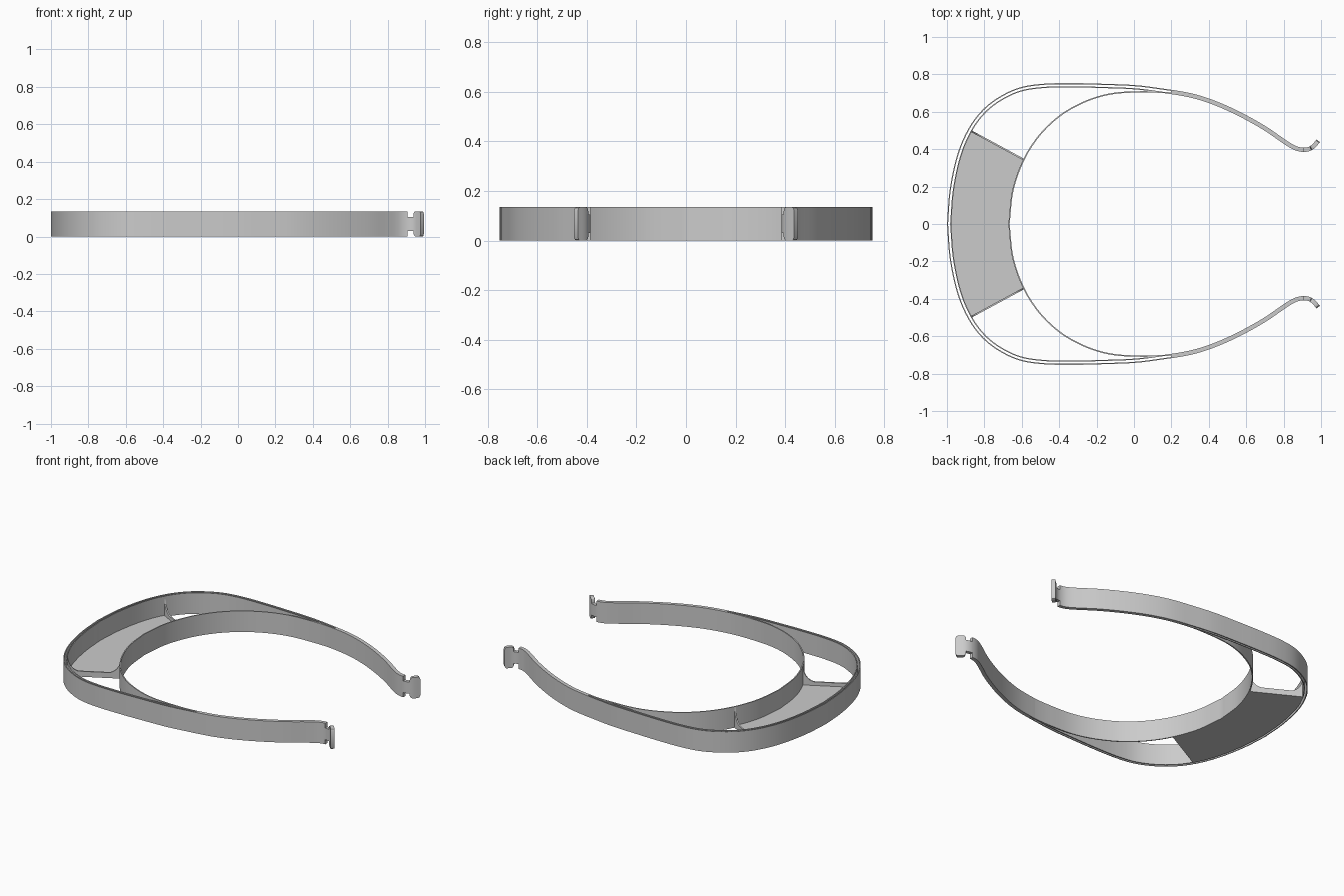
import bpy, bmesh, math
from mathutils import Vector

cube = bpy.data.objects.get("Cube")
if cube:
    bpy.data.objects.remove(cube, do_unlink=True)

H = 0.135          # band height
ARM = 0.023        # arm thickness
WALL = 0.006       # thin wall thickness

mat = bpy.data.materials.new("grey plastic")
mat.use_nodes = True
grey = (0.6, 0.6, 0.6, 1)
mat.diffuse_color = grey
mat.node_tree.nodes["Principled BSDF"].inputs["Base Color"].default_value = grey


def smooth_path(points, steps=8):
    """Catmull-Rom curve through the points."""
    p = [Vector(q) for q in points]
    p = [2 * p[0] - p[1]] + p + [2 * p[-1] - p[-2]]
    out = []
    for a, b, c, d in zip(p, p[1:], p[2:], p[3:]):
        for i in range(steps):
            t = i / steps
            out.append(0.5 * (2 * b + (c - a) * t + (2 * a - 5 * b + 4 * c - d) * t * t
                              + (3 * b - a - 3 * c + d) * t ** 3))
    return out + [p[-2]]


def flip(points):
    return [Vector((q.x, -q.y)) for q in points]


def whole(half):
    """Mirror a path that starts on the centre line."""
    return flip(half[:0:-1]) + half


def offset(path, dist):
    """Shift a path towards its right-hand side."""
    out = []
    for i, q in enumerate(path):
        t = (path[min(i + 1, len(path) - 1)] - path[max(i - 1, 0)]).normalized()
        out.append(q + Vector((t.y, -t.x)) * dist)
    return out


def lengths(path):
    s = [0]
    for a, b in zip(path, path[1:]):
        s.append(s[-1] + (b - a).length)
    return s


def resample(path, n):
    s, out, k = lengths(path), [], 0
    for i in range(n):
        d = s[-1] * i / (n - 1)
        while k < len(path) - 2 and s[k + 1] < d:
            k += 1
        out.append(path[k].lerp(path[k + 1], (d - s[k]) / (s[k + 1] - s[k])))
    return out


def loft(name, left, right, low, high):
    """Solid between two plan paths; low and high give z from distance along and total."""
    bm = bmesh.new()
    s = lengths(left)
    rings = []
    for a, b, d in zip(left, right, s):
        z0, z1 = low(d, s[-1]), high(d, s[-1])
        rings.append([bm.verts.new((q.x, q.y, z))
                      for q, z in ((a, z0), (b, z0), (b, z1), (a, z1))])
    for r, n in zip(rings, rings[1:]):
        for i in range(4):
            j = (i + 1) % 4
            bm.faces.new((r[i], r[j], n[j], n[i]))
    bm.faces.new(rings[0])
    bm.faces.new(rings[-1])
    bmesh.ops.recalc_face_normals(bm, faces=bm.faces)
    for f in bm.faces:
        f.smooth = True
    for e in bm.edges:
        e.smooth = e.calc_face_angle(0) < math.radians(30)
    mesh = bpy.data.meshes.new(name)
    bm.to_mesh(mesh)
    bm.free()
    mesh.materials.append(mat)
    obj = bpy.data.objects.new(name, mesh)
    bpy.context.collection.objects.link(obj)


def flat(z):
    return lambda d, total: z


def ribbon(name, path, near, far, low=flat(0), high=flat(H)):
    loft(name, offset(path, near), offset(path, far), low, high)


def pair(name, left, right, low=flat(0), high=flat(H)):
    loft("left_" + name, left, right, low, high)
    loft("right_" + name, flip(left), flip(right), low, high)


# Outer edge of the rim, running on into the arm and its hooked end
rim_edge = smooth_path([
    (-1, 0), (-.985, .185), (-.945, .37), (-.885, .51), (-.81, .61), (-.72, .68),
    (-.61, .73), (-.48, .75), (-.32, .753), (-.18, .75), (0, .743), (.14, .726),
    (.3, .70), (.43, .66), (.565, .6), (.7, .525), (.8, .457), (.85, .425),
    (.885, .411), (.92, .409), (.948, .421), (.977, .452)])
# Inner wall that rests on the head
head_edge = smooth_path([
    (-.672, 0), (-.65, .185), (-.59, .35), (-.505, .48), (-.4, .58), (-.29, .645),
    (-.185, .685), (-.08, .705), (.05, .71), (.14, .708), (.24, .699)])

# Double rim with an open slot between its two thin walls
rim = whole([q for q in rim_edge if q.x < .23])
ribbon("rim_outer_wall", rim, 0, WALL)
ribbon("rim_inner_wall", rim, ARM - WALL, ARM)
ribbon("head_wall", whole(head_edge), 0, .007)


# Arms, necks and rounded end tabs
def rounded(d, total, r=.016):
    k = max(0, r - min(d, total - d)) / r
    return r * (1 - math.sqrt(max(0, 1 - k * k)))


inner_edge = offset(rim_edge, ARM)


def section(x0, x1):
    ids = [i for i, q in enumerate(rim_edge) if x0 <= q.x <= x1]
    return [rim_edge[i] for i in ids], [inner_edge[i] for i in ids]


pair("arm", *section(.19, .911))
pair("neck", *section(.9, .95), flat(.03), flat(H - .03))
pair("end_tab", *section(.936, 1), rounded, lambda d, t: H - rounded(d, t))

# Floor plate between rim and head wall
rim_inside = offset(rim, ARM - WALL / 2)
plate_outer = [q for q in rim_inside if abs(q.y) <= .505]
plate_inner = [q for q in whole(head_edge) if abs(q.y) <= .351]
plate_outer, plate_inner = resample(plate_outer, 41), resample(plate_inner, 41)
loft("floor_plate", plate_outer, plate_inner, flat(0), flat(.012))


# Ribs on both plate ends, sweeping up to full height at the walls
def rib_top(d, total, r=.075, mid=.035):
    k = max(0, r - min(d, total - d)) / r
    return mid + (H - mid) * (1 - math.sqrt(max(0, 1 - k * k)))


rib = resample([plate_outer[-1], plate_inner[-1]], 49)
pair("rib", rib, offset(rib, .009), flat(0), rib_top)
